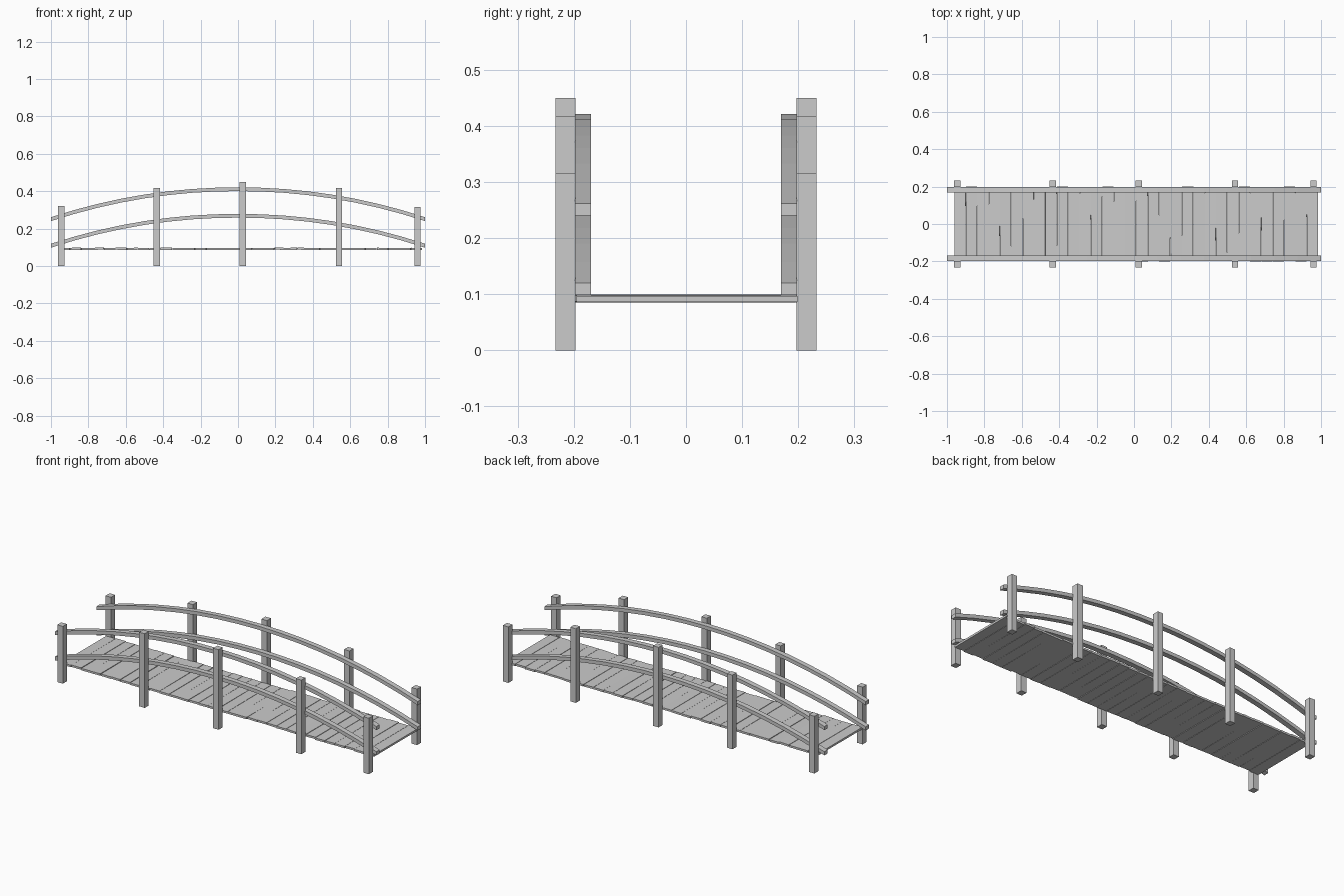
import bpy, bmesh, random
from mathutils import Matrix, Vector, Euler

if "Cube" in bpy.data.objects:
    bpy.data.objects.remove(bpy.data.objects["Cube"])

random.seed(4)


def make_object(name, bm):
    bmesh.ops.recalc_face_normals(bm, faces=bm.faces)
    mesh = bpy.data.meshes.new(name)
    bm.to_mesh(mesh)
    bm.free()
    ob = bpy.data.objects.new(name, mesh)
    bpy.context.collection.objects.link(ob)
    return ob


def box(name, centre, size, rot=(0, 0, 0)):
    bm = bmesh.new()
    mat = Matrix.LocRotScale(Vector(centre), Euler(rot), Vector(size))
    bmesh.ops.create_cube(bm, size=1, matrix=mat)
    return make_object(name, bm)


def arched_rail(name, y0, y1, crown, drop=0.16, thick=0.02, steps=16):
    # rectangular section swept along a shallow arch
    bm = bmesh.new()
    rings = []
    for i in range(steps + 1):
        x = -1 + 2 * i / steps
        z = crown - drop * abs(x) ** 2.05
        slope = -2 * drop * x
        h = thick / 2 * (1 + slope * slope) ** 0.5
        rings.append([bm.verts.new((x, y, z + dz)) for y, dz in
                      ((y0, -h), (y1, -h), (y1, h), (y0, h))])
    for a, b in zip(rings, rings[1:]):
        for k in range(4):
            n = (k + 1) % 4
            bm.faces.new((a[k], a[n], b[n], b[k]))
    bm.faces.new(rings[0])
    bm.faces.new(rings[-1])
    return make_object(name, bm)


# Posts and arched rails on both sides
posts = [(-0.945, 0.322), (-0.435, 0.417), (0.025, 0.45), (0.54, 0.417), (0.96, 0.315)]
for side, s in (("front", -1), ("back", 1)):
    for i, (x, h) in enumerate(posts):
        box(f"{side}_post_{i + 1}", (x, s * 0.2145, h / 2), (0.034, 0.036, h))
    ya, yb = sorted((s * 0.169, s * 0.198))
    arched_rail(f"{side}_top_rail", ya, yb, 0.411)
    arched_rail(f"{side}_lower_rail", ya, yb, 0.269)

# Deck planks, laid slightly unevenly
count, x0, x1 = 32, -0.96, 0.985
pitch = (x1 - x0) / count
for i in range(count):
    twist = random.uniform(-0.006, 0.006)
    roll = random.uniform(-0.025, 0.025)
    box(f"deck_plank_{i + 1}",
        (x0 + pitch * (i + 0.5), random.uniform(-0.003, 0.003), 0.092 + random.uniform(-0.001, 0.001)),
        (pitch - 0.0015, 0.394, 0.011), (0, roll, twist))
